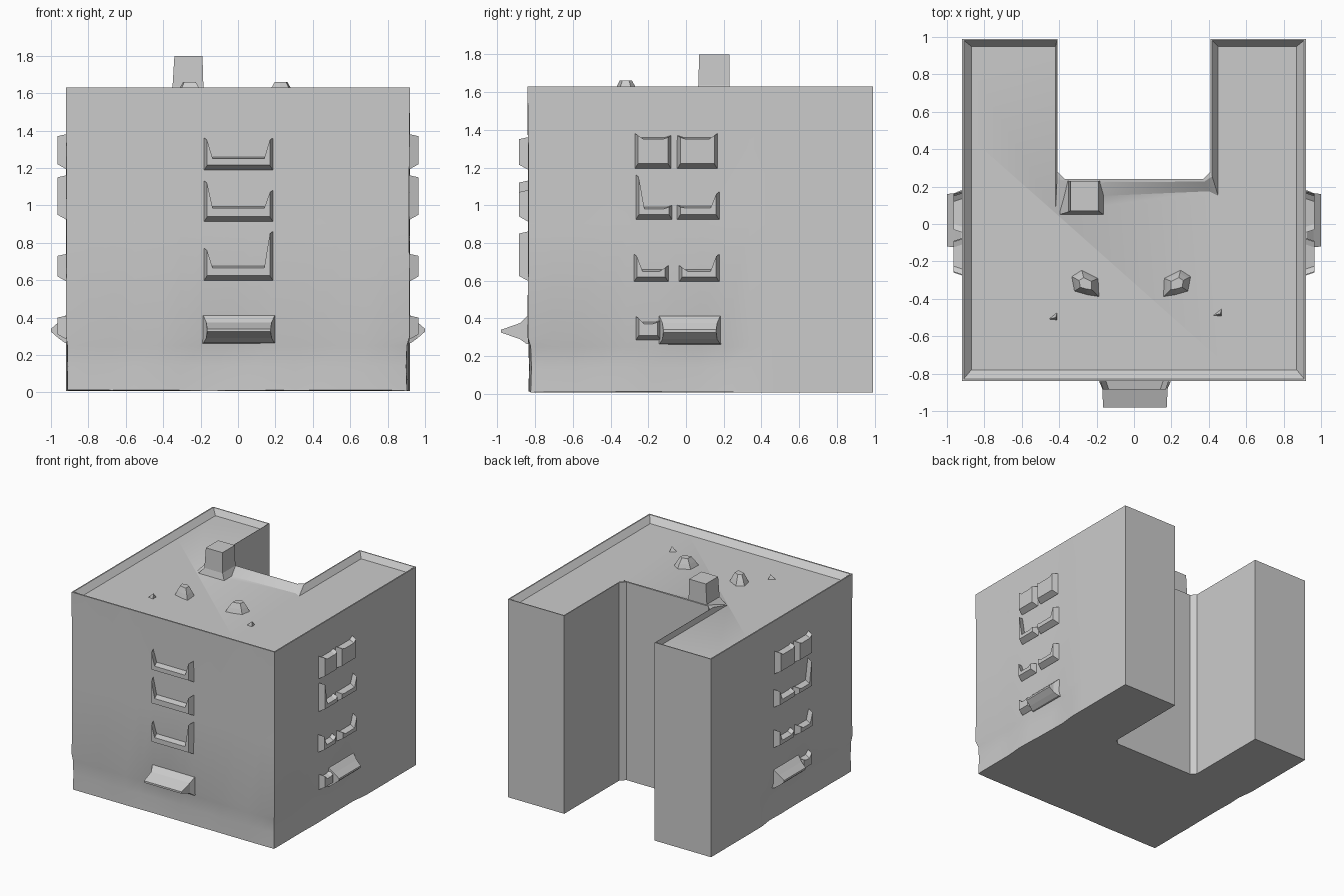
import bpy, bmesh, random
from mathutils import Vector

if "Cube" in bpy.data.objects:
    bpy.data.objects.remove(bpy.data.objects["Cube"])

random.seed(4)


def finish(name, bm, smooth=False):
    bmesh.ops.recalc_face_normals(bm, faces=bm.faces[:])
    me = bpy.data.meshes.new(name)
    bm.to_mesh(me)
    bm.free()
    ob = bpy.data.objects.new(name, me)
    bpy.context.collection.objects.link(ob)
    if smooth:
        bpy.context.view_layer.objects.active = ob
        ob.select_set(True)
        bpy.ops.object.shade_smooth_by_angle(angle=0.5)
        ob.select_set(False)
    return ob


def loft(name, rings, smooth=False):
    """Join equal-length closed rings of points and cap both ends."""
    bm = bmesh.new()
    vs = [[bm.verts.new(p) for p in r] for r in rings]
    n = len(vs[0])
    for a, b in zip(vs, vs[1:]):
        for i in range(n):
            j = (i + 1) % n
            bm.faces.new((a[i], a[j], b[j], b[i]))
    bm.faces.new(vs[0])
    bm.faces.new(vs[-1])
    return finish(name, bm, smooth)


def rect(x0, x1, y0, y1, z):
    return [(x0, y0, z), (x1, y0, z), (x1, y1, z), (x0, y1, z)]


# U-shaped building: outer outline, and the roof floor inside the parapet
outer = [(-.92, -.84), (.92, -.84), (.92, .99), (.41, .99), (.41, .28),
         (.37, .24), (-.37, .24), (-.41, .28), (-.41, .99), (-.92, .99)]
inner = [(-.87, -.78), (.87, -.78), (.87, .95), (.45, .95), (.45, .15),
         (.40, .175), (-.17, .15), (-.42, .06), (-.42, .95), (-.87, .95)]
cuts = {0: 15, 1: 14, 9: 14}      # extra points along the pleated street walls


def densify(pts):
    out = []
    for i, p in enumerate(pts):
        a, b = Vector(p), Vector(pts[(i + 1) % len(pts)])
        k = cuts.get(i, 1)
        out += [a.lerp(b, t / k) for t in range(k)]
    return out


O, I = densify(outer), densify(inner)
pleat = [random.uniform(.006, .022) if p.y < .25 and (abs(p.x) > .9 or p.y < -.8) else 0
         for p in O]


def wall_ring(z, amount):
    ring = []
    for p, d in zip(O, pleat):
        x, y = p
        if abs(x) > .9:
            x -= d * amount * (1 if x > 0 else -1)
        if y < -.8:
            y += d * amount
        ring.append((x, y, z + (.008 - d * .36 if z < .1 and d else 0)))
    return ring


rings = [wall_ring(z, a) for z, a in
         ((.008, .8), (.14, 1), (.25, .8), (.30, .1), (.9, .25), (1.3, .2), (1.63, 0))]
rings.append([(*p.lerp(q, .2), 1.63) for p, q in zip(O, I)])
rings.append([(*q, 1.585) for q in I])
loft("building", rings, True)

# Chimney with a flared foot
loft("chimney", [rect(-.40, -.16, .05, .23, 1.58), rect(-.35, -.185, .065, .23, 1.635),
                 rect(-.34, -.19, .07, .23, 1.80)])

# Roof vents: lopsided hexagonal stubs
hexa = [(-.075, .04), (-.02, .075), (.07, .03), (.075, -.07), (.01, -.06), (-.06, -.04)]
for name, cx, s in (("roof_vent_left", -.26, 1), ("roof_vent_right", .23, -1)):
    loft(name, [[(cx + x * k * s, -.32 + y * k, z) for x, y in hexa]
                for k, z in ((1, 1.58), (.75, 1.62), (.45, 1.66))])

# Small roof spikes
for name, x, y in (("roof_spike_left", -.43, -.5), ("roof_spike_right", .45, -.48)):
    loft(name, [[(x - .03, y - .01, 1.58), (x + .02, y - .015, 1.58), (x + .02, y + .03, 1.58)],
                [(x + .01, y, 1.62), (x + .015, y, 1.62), (x + .013, y + .005, 1.62)]])

# Balconies: a ledge with raised horns at both ends, flaring into the wall
front = lambda u, v, z: (u, -.84 - v, z)
right = lambda u, v, z: (.92 + v, u, z)
left = lambda u, v, z: (-.92 - v, u, z)


def balcony(name, place, u0, u1, zb, zm, hl, hr, depth):
    def ring(v, grow, drop, lift):
        a, b, w = u0 - grow, u1 + grow, .03
        pts = [(a, zb - drop), (b, zb - drop), (b, hr + lift), (b - w, zm + lift),
               (a + w, zm + lift), (a, hl + lift)]
        return [place(u, v, z) for u, z in pts]
    loft(name, [ring(-.03, .03, .03, .01), ring(0, .015, .025, .01), ring(depth, 0, 0, 0)])


def deep_balcony(name, place, u0, u1, depth):
    rings = []
    for v, g, z0, z1 in ((-.03, .03, .26, .42), (.005, .02, .265, .41),
                         (.04, .005, .29, .375), (depth, 0, .325, .34)):
        rings.append([place(u, v, z) for u, z in
                      ((u0 - g, z0), (u1 + g, z0), (u1 + g, z1), (u0 - g, z1))])
    loft(name, rings)


for i, (zb, zm, hl, hr) in enumerate(((1.215, 1.25, 1.35, 1.35), (.94, .985, 1.12, 1.07),
                                      (.625, .665, .76, .85))):
    balcony(f"front_balcony_{i + 1}", front, -.165, .17, zb, zm, hl, hr, .045)
deep_balcony("front_balcony_4", front, -.165, .175, .14)

side = ((-.255, -.095, 1.22, 1.35, 1.37, 1.36), (-.03, .15, 1.22, 1.35, 1.36, 1.37),
        (-.25, -.09, .95, .98, 1.15, .99), (-.03, .16, .95, .985, .99, 1.06),
        (-.26, -.11, .62, .65, .73, .67), (-.02, .16, .62, .65, .67, .73),
        (-.25, -.15, .31, .37, .40, .38))
for word, place in (("right", right), ("left", left)):
    for i, args in enumerate(side):
        balcony(f"{word}_balcony_{i + 1}", place, *args, .045)
    deep_balcony(f"{word}_balcony_8", place, -.12, .16, .08)
